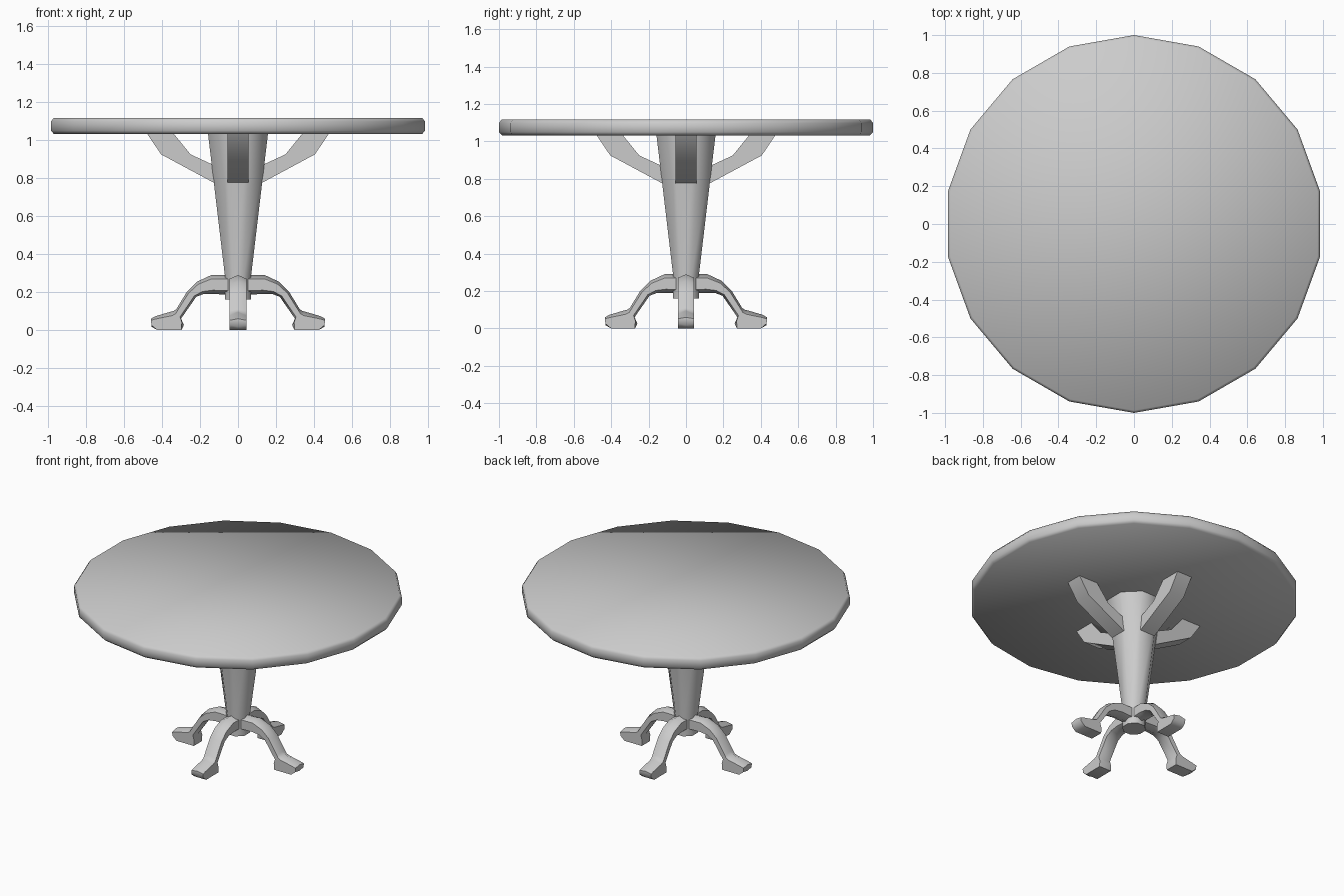
import bpy
from math import sin, cos, pi, radians

if "Cube" in bpy.data.objects:
    bpy.data.objects.remove(bpy.data.objects["Cube"])


def make_object(name, rings, turn=0.0):
    """Skin a list of equal-sized vertex rings, with capped ends."""
    n = len(rings[0])
    verts = [p for ring in rings for p in ring]
    faces = [tuple(reversed(range(n))),
             tuple(range(len(verts) - n, len(verts)))]
    for i in range(len(rings) - 1):
        for j in range(n):
            k = (j + 1) % n
            faces.append((i * n + j, i * n + k, (i + 1) * n + k, (i + 1) * n + j))
    me = bpy.data.meshes.new(name)
    me.from_pydata(verts, [], faces)
    me.update()
    ob = bpy.data.objects.new(name, me)
    bpy.context.collection.objects.link(ob)
    ob.rotation_euler.z = turn
    # consistent normals, soft shading with sharp corners kept
    import bmesh
    bm = bmesh.new()
    bm.from_mesh(me)
    bmesh.ops.recalc_face_normals(bm, faces=bm.faces)
    bm.to_mesh(me)
    bm.free()
    me.shade_smooth()
    me.set_sharp_from_angle(angle=radians(62))
    return ob


def lathe(name, profile, sides, phase):
    rings = [[(r * cos(phase + 2 * pi * k / sides), r * sin(phase + 2 * pi * k / sides), z)
              for k in range(sides)] for r, z in profile]
    return make_object(name, rings)


def loft(name, stations, section, half_width, turn, shift=0.0):
    """Sweep a section between upper and lower profile points in the radial plane."""
    rings = []
    for (tx, tz), (bx, bz), flat in stations:
        ring = []
        for side, t in section:
            if flat and 0 < t < 0.5:
                t = 0.0
            ring.append((bx + (tx - bx) * t + shift, side * half_width, bz + (tz - bz) * t))
        rings.append(ring)
    return make_object(name, rings, turn)


# Round top and tapered pedestal
lathe("table_top", [(0.985, 1.033), (1.0, 1.05), (1.0, 1.098), (0.987, 1.116)], 18, pi / 2)
lathe("pedestal", [(0.074, 0.16), (0.074, 0.28), (0.171, 1.035)], 8, pi / 8)

# Curved leg: upper point, lower point, flat underside
leg = [
    ((0.03, 0.29), (0.03, 0.185), False),
    ((0.14, 0.29), (0.13, 0.19), False),
    ((0.215, 0.255), (0.18, 0.19), False),
    ((0.27, 0.2), (0.22, 0.175), False),
    ((0.325, 0.11), (0.30, 0.06), False),
    ((0.34, 0.1), (0.285, 0.027), False),
    ((0.36, 0.095), (0.297, 0.0), True),
    ((0.435, 0.073), (0.425, 0.0), True),
    ((0.458, 0.06), (0.456, 0.018), False),
]
leg_section = [(0, 1), (1, 0.8), (1, 0.2), (0, 0), (-1, 0.2), (-1, 0.8)]

# Bent bracket under the top
brace = [
    ((0.08, 0.85), (0.08, 0.755), False),
    ((0.135, 0.872), (0.135, 0.78), False),
    ((0.25, 0.925), (0.405, 0.925), False),
    ((0.34, 1.036), (0.48, 1.036), False),
]
brace_section = [(1, 1), (1, 0), (-1, 0), (-1, 1)]

for i, side in enumerate(["right", "back", "left", "front"]):
    turn = i * pi / 2
    loft(side + "_leg", leg, leg_section, 0.044, turn, -0.025 * (i % 2))
    loft(side + "_brace", brace, brace_section, 0.055, turn)
